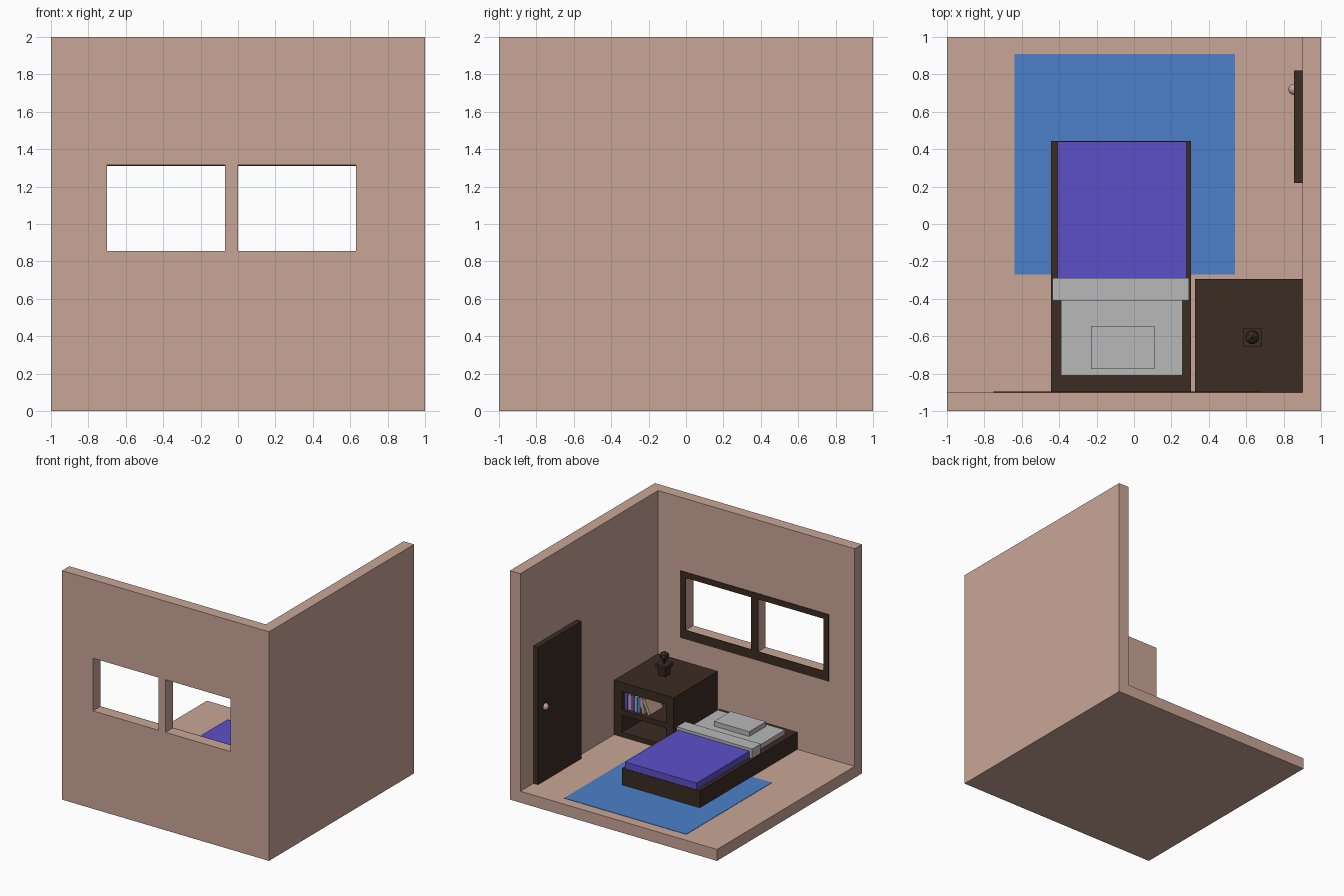
import bpy, bmesh, math
from mathutils import Matrix, Vector

if "Cube" in bpy.data.objects:
    bpy.data.objects.remove(bpy.data.objects["Cube"])


def material(name, rgb):
    m = bpy.data.materials.new(name)
    m.diffuse_color = (*rgb, 1)
    m.use_nodes = True
    m.node_tree.nodes["Principled BSDF"].inputs["Base Color"].default_value = m.diffuse_color
    return m


PINK = material("dusty_pink", (0.584, 0.381, 0.309))
WOOD = material("dark_wood", (0.045, 0.025, 0.016))
BLUE = material("rug_blue", (0.069, 0.216, 0.578))
PURPLE = material("blanket_purple", (0.107, 0.080, 0.578))
GREY = material("linen_grey", (0.479, 0.479, 0.479))


def finish(name, bm, mat):
    me = bpy.data.meshes.new(name)
    bm.to_mesh(me)
    bm.free()
    if mat:
        me.materials.append(mat)
    ob = bpy.data.objects.new(name, me)
    bpy.context.collection.objects.link(ob)
    return ob


def box(name, xs, ys, zs, mat=None, tilt=0.0):
    """Box from axis ranges, optionally tilted about y at its lower edge."""
    bm = bmesh.new()
    bmesh.ops.create_cube(bm, size=1)
    for v in bm.verts:
        v.co = Vector([r[0] + (c + 0.5) * (r[1] - r[0])
                       for r, c in zip((xs, ys, zs), v.co)])
    if tilt:
        bmesh.ops.rotate(bm, verts=bm.verts, cent=(xs[1], 0, zs[0]),
                         matrix=Matrix.Rotation(tilt, 3, 'Y'))
    return finish(name, bm, mat)


def cut(ob, *ranges):
    """Carve box-shaped openings out of an object."""
    for r in ranges:
        cutter = box("cutter", *r)
        cutter.hide_render = True
        mod = ob.modifiers.new("cut", 'BOOLEAN')
        mod.operation = 'DIFFERENCE'
        mod.solver = 'EXACT'
        mod.object = cutter
        bpy.context.view_layer.objects.active = ob
        bpy.ops.object.modifier_apply(modifier=mod.name)
        bpy.data.objects.remove(cutter)


# Room shell: block hollowed into a floor and two walls, with two windows
PANES = [(-0.70, -0.07), (0.0, 0.63)]
room = box("room_shell", (-1, 1), (-1, 1), (0, 2), PINK)
cut(room, ((-2, 0.9), (-0.9, 2), (0.1, 3)),
    *[(p, (-1.5, -0.5), (0.855, 1.315)) for p in PANES])

# Window frame on the inside of the wall
frame = box("window_frame", (-0.75, 0.685), (-0.9, -0.895), (0.775, 1.36), WOOD)
cut(frame, *[(p, (-1.5, -0.5), (0.855, 1.311)) for p in PANES])

# Door and knob
box("door", (0.855, 0.9), (0.22, 0.82), (0.1, 1.3), WOOD)
bm = bmesh.new()
bmesh.ops.create_uvsphere(bm, u_segments=20, v_segments=12, radius=0.03,
                          matrix=Matrix.Translation((0.856, 0.72, 0.745)))
for f in bm.faces:
    f.smooth = True
finish("door_knob", bm, PINK)

# Rug
box("rug", (-0.64, 0.54), (-0.27, 0.91), (0.1, 0.103), BLUE)

# Bed
box("bed_base", (-0.445, 0.305), (-0.9, 0.445), (0.1, 0.25), WOOD)
box("mattress", (-0.39, 0.26), (-0.81, -0.35), (0.25, 0.29), GREY)
box("blanket", (-0.41, 0.28), (-0.35, 0.441), (0.25, 0.308), PURPLE)
box("blanket_fold", (-0.435, 0.295), (-0.41, -0.29), (0.25, 0.332), GREY)
box("pillow", (-0.23, 0.11), (-0.775, -0.545), (0.29, 0.332), GREY)

# Bedside cabinet with two open shelves facing the room
cabinet = box("cabinet", (0.325, 0.9), (-0.9, -0.295), (0.1, 0.575), WOOD)
cut(cabinet, *[((0.40, 0.825), (-0.8, 0.0), z) for z in ((0.14, 0.29), (0.335, 0.495))])

# Row of books, the last two leaning
books = [(PURPLE, 0.145, 0), (PINK, 0.13, 0), (PURPLE, 0.14, 0), (GREY, 0.13, 0),
         (BLUE, 0.135, 0), (PINK, 0.135, 0.2), (PINK, 0.13, 0.42)]
x = 0.82
for i, (mat, h, lean) in enumerate(books):
    w = 0.028
    x -= lean * 0.06
    box(f"book_{i + 1}", (x - w, x), (-0.5, -0.325), (0.336, 0.336 + h), mat, lean)
    x -= w + 0.003

# Potted plant: tapered square pot with rim, stem and faceted ball
PX, PY = 0.635, -0.605
bm = bmesh.new()
for z, depth, r1, r2 in ((0.575, 0.075, 0.032, 0.042), (0.65, 0.025, 0.05, 0.05)):
    q = math.sqrt(2)
    bmesh.ops.create_cone(bm, cap_ends=True, segments=4, radius1=r1 * q, radius2=r2 * q,
                          depth=depth, matrix=Matrix.Translation((PX, PY, z + depth / 2))
                          @ Matrix.Rotation(math.pi / 4, 4, 'Z'))
bmesh.ops.create_cone(bm, cap_ends=True, segments=6, radius1=0.01, radius2=0.01,
                      depth=0.06, matrix=Matrix.Translation((PX, PY, 0.70)))
bmesh.ops.create_icosphere(bm, subdivisions=1, radius=0.042,
                           matrix=Matrix.Translation((PX - 0.003, PY, 0.742)))
finish("potted_plant", bm, WOOD)
